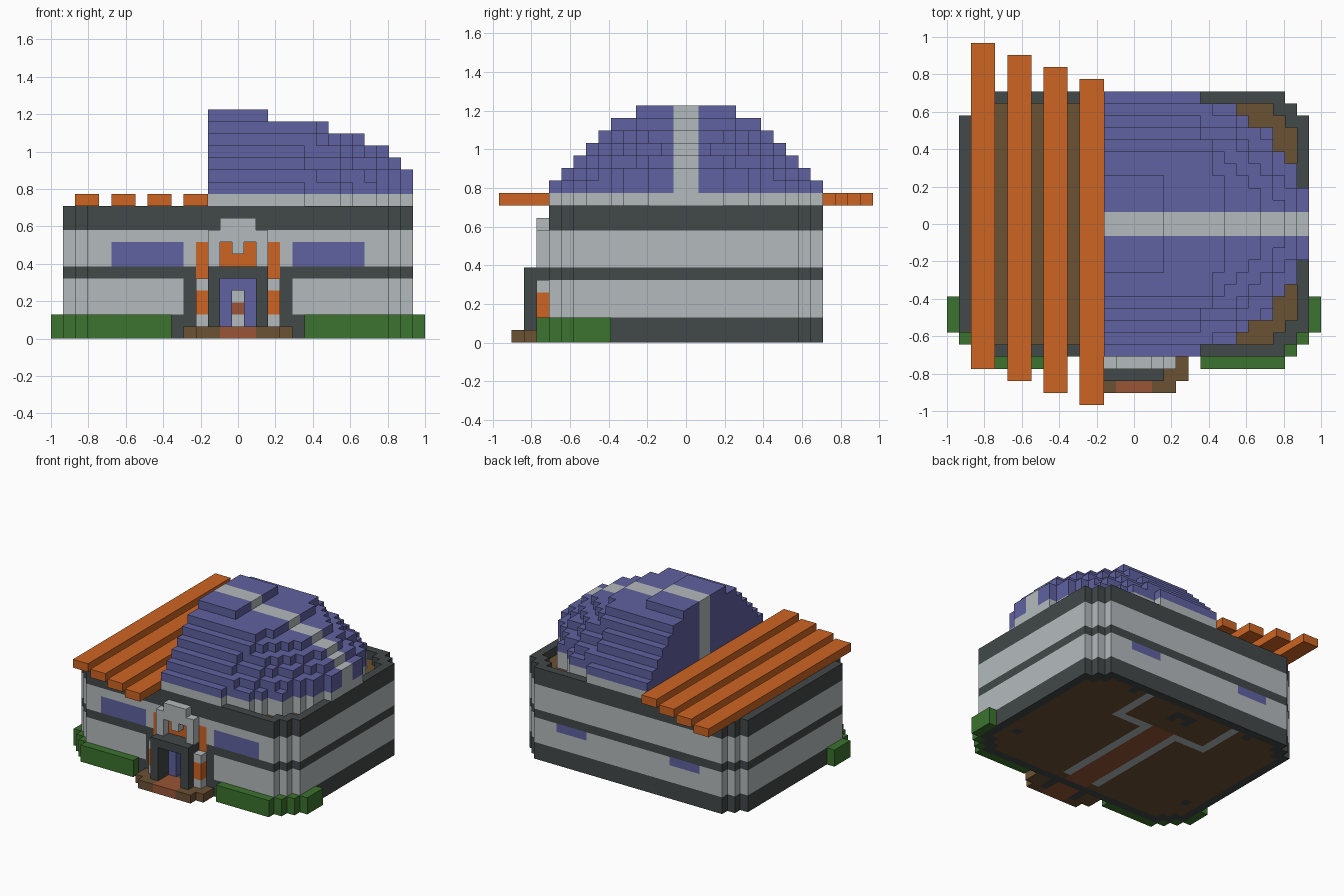
import bpy, bmesh

U = 2 / 31  # edge of one building block

cube = bpy.data.objects.get("Cube")
if cube:
    bpy.data.objects.remove(cube)

COLOURS = {
    "dome_purple": (96, 97, 160),
    "pale_grey": (180, 186, 188),
    "dark_slate": (66, 72, 72),
    "beam_orange": (206, 101, 35),
    "deck_brown": (107, 81, 51),
    "hedge_green": (60, 114, 46),
    "path_red": (153, 85, 54),
}


def linear(c):
    c /= 255
    return c / 12.92 if c <= 0.04045 else ((c + 0.055) / 1.055) ** 2.4


MATS = {}
for mat_name, rgb in COLOURS.items():
    m = bpy.data.materials.new(mat_name)
    m.use_nodes = True
    col = [linear(c) for c in rgb] + [1]
    m.diffuse_color = col
    m.node_tree.nodes["Principled BSDF"].inputs["Base Color"].default_value = col
    MATS[mat_name] = m
PURPLE, PALE, DARK, ORANGE, BROWN, GREEN, RED = COLOURS

parts = {}  # part name -> {block: colour}


def fill(part, colour, xs, ys, zs):
    """Fill blocks; xs are inclusive block columns, ys and zs are edges."""
    blocks = parts.setdefault(part, {})
    for x in range(xs[0], xs[1] + 1):
        for y in range(*ys):
            for z in range(*zs):
                blocks[x, y, z] = colour


def fill_pair(part, colour, xs, ys, zs):
    """Fill a run of blocks and its mirror image in x."""
    fill(part, colour, xs, ys, zs)
    fill(part, colour, (-xs[1], -xs[0]), ys, zs)


def carve(part, xs, ys, zs):
    for b in list(parts[part]):
        if xs[0] <= b[0] <= xs[1] and ys[0] <= b[1] < ys[1] and zs[0] <= b[2] < zs[1]:
            del parts[part][b]


def inside(x, y, inset=0):
    """Plan of the building: a rectangle with stepped corners."""
    x, y = abs(x) + inset, abs(y + 0.5) + 0.5 + inset
    return x <= 14 and y <= 11 and x + max(y, 9) <= 23


# Banded walls with a raised rim, a roof deck and a floor
bands = [DARK] * 2 + [PALE] * 3 + [DARK] + [PALE] * 3 + [DARK] * 2
for z, colour in enumerate(bands):
    for x in range(-14, 15):
        for y in range(-11, 11):
            if not inside(x, y):
                continue
            if not inside(x, y, 1):
                fill("walls", colour, (x, x), (y, y + 1), (z, z + 1))
            elif z == 0:
                fill("floor", BROWN, (x, x), (y, y + 1), (0, 1))
            elif z < 10:
                fill("roof_deck", BROWN, (x, x), (y, y + 1), (z, z + 1))

# Floor plan: path, inner walls and posts
fill("floor", RED, (-1, 1), (-11, 5), (0, 1))
fill_pair("floor", PALE, (2, 2), (-9, 5), (0, 1))
fill_pair("floor", PALE, (2, 6), (4, 5), (0, 1))
fill_pair("floor", PALE, (6, 6), (4, 10), (0, 1))
fill_pair("floor", DARK, (12, 12), (-6, -5), (0, 1))
fill_pair("floor", DARK, (8, 8), (9, 10), (0, 1))
fill("floor", DARK, (-1, 1), (8, 9), (0, 1))
fill_pair("floor", DARK, (1, 1), (7, 8), (0, 1))

# Windows set flush in the front and back walls
fill_pair("walls", PURPLE, (5, 10), (-11, -10), (6, 8))
fill_pair("walls", PURPLE, (6, 9), (10, 11), (4, 5))

# Entrance surround in the front wall
front = (-11, -10)
fill_pair("walls", DARK, (3, 4), front, (1, 6))
fill_pair("walls", ORANGE, (3, 3), front, (5, 8))
fill("walls", ORANGE, (-1, 1), front, (6, 8))
fill("walls", PURPLE, (-1, 1), front, (1, 5))
carve("walls", (0, 0), front, (1, 4))
carve("roof_deck", (0, 0), (-10, -8), (1, 4))
fill_pair("roof_deck", PURPLE, (1, 1), (-10, -8), (1, 5))
for z, colour in enumerate((PALE, RED, PALE), 1):
    fill("roof_deck", colour, (0, 0), (-8, -7), (z, z + 1))

# Porch: dark frame with a pale crest above
fill_pair("porch", DARK, (2, 2), (-13, -11), (0, 6))
fill("porch", DARK, (-2, 2), (-13, -11), (5, 6))
fill_pair("porch_crest", PALE, (2, 2), (-12, -11), (6, 9))
fill("porch_crest", PALE, (-1, 1), (-12, -11), (8, 10))
fill("porch_crest", PALE, (0, 0), (-12, -11), (7, 8))

# Striped columns beside the porch
fill_pair("columns", PALE, (3, 3), (-12, -11), (1, 5))
fill_pair("columns", ORANGE, (3, 3), (-12, -11), (2, 4))

# Entrance step with the path across it
fill("step", BROWN, (-3, 3), (-14, -13), (0, 1))
fill("step", BROWN, (-4, 4), (-13, -11), (0, 1))
fill("step", RED, (-1, 1), (-14, -11), (0, 1))

# Hedges wrapping the front corners
fill_pair("hedges", GREEN, (6, 12), (-12, -11), (0, 2))
fill_pair("hedges", GREEN, (13, 13), (-11, -10), (0, 2))
fill_pair("hedges", GREEN, (14, 14), (-10, -9), (0, 2))
fill_pair("hedges", GREEN, (15, 15), (-9, -6), (0, 2))

# Staggered roof beams
for i in range(4):
    x = -13 + 3 * i
    fill("roof_beam_%d" % (i + 1), ORANGE, (x, x + 1), (-12 - i, 15 - i), (11, 12))

# Stepped half dome: (length, half width, squareness) for each layer
layers = [(14.4, 11, 2.2)] * 3 + [(14.4, 10, 2.2), (13.5, 9, 2.2), (12.5, 8, 2.2),
          (10.5, 7, 3), (7.5, 6, 8), (2.5, 4, 30)]
for z, (length, width, power) in enumerate(layers, 10):
    for x in range(-2, int(length) + 1):
        shape = max(0, 1 - (max(x, 0) / length) ** power) ** (1 / 2)
        half = min(width, round((width + 0.3) * shape))
        if z == 10:
            half = min(half, 10)
        fill("dome", PALE if z < 12 else PURPLE, (x, x), (-half, half), (z, z + 1))
        fill("dome", PALE, (x, x), (-1, 1), (z, z + 1))  # central rib

# Keep the rim free of the dome's buried base
for b in list(parts["dome"]):
    if b in parts["walls"]:
        del parts["dome"][b]

# Turn each part into a mesh showing only its outer faces
solid = set().union(*parts.values())
SIDES = []
for axis in range(3):
    a, b = (axis + 1) % 3, (axis + 2) % 3
    for s in (0, 1):
        ring = []
        for p, q in ((0, 0), (1, 0), (1, 1), (0, 1)):
            c = [0, 0, 0]
            c[axis], c[a], c[b] = s, p, q
            ring.append(tuple(c))
        step = [0, 0, 0]
        step[axis] = 2 * s - 1
        SIDES.append((step, ring if s else ring[::-1]))

for name, blocks in parts.items():
    bm = bmesh.new()
    verts = {}
    used = sorted(set(blocks.values()))
    for blk, colour in blocks.items():
        for step, ring in SIDES:
            if tuple(i + d for i, d in zip(blk, step)) in solid:
                continue
            face = []
            for c in ring:
                k = tuple(i + d for i, d in zip(blk, c))
                if k not in verts:
                    verts[k] = bm.verts.new(((k[0] - 0.5) * U, k[1] * U, k[2] * U))
                face.append(verts[k])
            bm.faces.new(face).material_index = used.index(colour)
    bmesh.ops.dissolve_limit(bm, angle_limit=0.02, verts=bm.verts[:],
                             edges=bm.edges[:], delimit={"MATERIAL"})
    mesh = bpy.data.meshes.new(name)
    bm.to_mesh(mesh)
    bm.free()
    for colour in used:
        mesh.materials.append(MATS[colour])
    bpy.context.collection.objects.link(bpy.data.objects.new(name, mesh))
